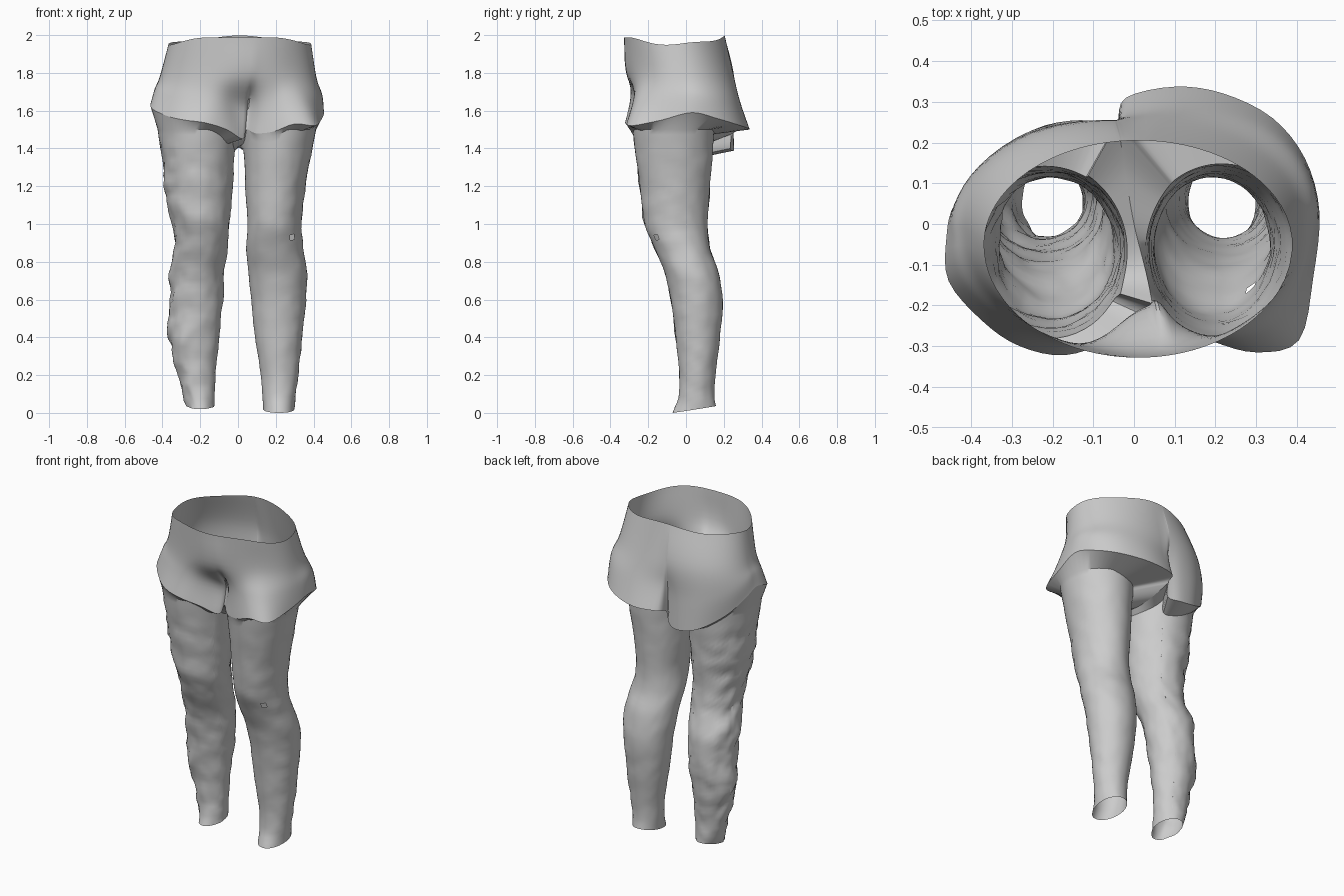
import bpy, bmesh, math
from mathutils import Vector, noise

if "Cube" in bpy.data.objects:
    bpy.data.objects.remove(bpy.data.objects["Cube"])


def catmull(p0, p1, p2, p3, t):
    return 0.5 * (2 * p1 + (p2 - p0) * t + (2 * p0 - 5 * p1 + 4 * p2 - p3) * t * t
                  + (3 * p1 - p0 - 3 * p2 + p3) * t ** 3)


def resample(pts, n, closed):
    """n points per span along a smooth curve."""
    m = len(pts)
    get = (lambda i: pts[i % m]) if closed else (lambda i: pts[max(0, min(m - 1, i))])
    out = []
    for i in range(m if closed else m - 1):
        for k in range(n):
            out.append(catmull(get(i - 1), get(i), get(i + 1), get(i + 2), k / n))
    return out if closed else out + [pts[-1]]


def loft(name, rings, hole=None):
    """Skin closed rings, ordered from bottom to top; optional small hole."""
    bm = bmesh.new()
    rows = [[bm.verts.new(p) for p in r] for r in rings]
    for a, b in zip(rows, rows[1:]):
        for i in range(len(a)):
            j = (i + 1) % len(a)
            bm.faces.new((a[i], a[j], b[j], b[i]))
    if hole:
        gone = [f for f in bm.faces if (f.calc_center_median() - hole).length < 0.015]
        bmesh.ops.delete(bm, geom=gone, context='FACES')
    me = bpy.data.meshes.new(name)
    bm.to_mesh(me)
    bm.free()
    ob = bpy.data.objects.new(name, me)
    bpy.context.collection.objects.link(ob)
    bpy.context.view_layer.objects.active = ob
    bpy.ops.object.select_all(action='DESELECT')
    ob.select_set(True)
    bpy.ops.object.shade_smooth_by_angle(angle=math.radians(35))
    return ob


# Flared hem around the hips, from front centre to the right, back, left
HEM = [
    (.045, -.195, 1.50), (.095, -.245, 1.48), (.19, -.287, 1.49), (.30, -.315, 1.53),
    (.405, -.285, 1.52), (.44, -.13, 1.55), (.455, .03, 1.59), (.42, .16, 1.56),
    (.34, .26, 1.53), (.22, .32, 1.51), (.10, .337, 1.50), (-.02, .31, 1.50),
    (-.04, .25, 1.48), (-.05, .235, 1.40), (-.13, .255, 1.39), (-.25, .23, 1.42),
    (-.37, .14, 1.50), (-.44, .05, 1.59), (-.46, -.03, 1.64), (-.455, -.14, 1.61),
    (-.37, -.24, 1.57), (-.28, -.30, 1.55), (-.17, -.322, 1.535), (-.06, -.285, 1.50),
    (.025, -.225, 1.45)]
N = 4
BACK = 12 * N
hem = resample([Vector(p) for p in HEM], N, True)

# Hips: hem up to the open waist
mid, low, waist = [], [], []
for h in hem:
    a = math.atan2((h.y + .03) / .3, h.x / .42)
    c, s = math.cos(a), math.sin(a)
    waist.append(Vector((.01 + .378 * c, -.05 + (.255 if s > 0 else .278) * s,
                         1.972 - .02 * math.cos(2 * a) + .006 * math.sin(5 * a))))
    # rounded seat: fuller on the back diagonals
    seat = abs(2 * s * c) if s > 0 else 0
    m = Vector((.413 * c, -.03 + .282 * s, 1.78)) + Vector((c, s, 0)) * .018 * seat
    mid.append(m)
    q = h.lerp(m, .5)
    # fuller at the sides, hollow at front and back, with a front cleft
    cleft = .05 * math.exp(-((h.x - .02) / .08) ** 2) if s < 0 else 0
    k = .045 * s * s - .012 * c * c - .05 * seat
    low.append(Vector((q.x * (1 - k), (q.y + .02) * (1 - k) - .02 + cleft, q.z)))
columns = [resample(list(col), 6, False) for col in zip(hem, low, mid, waist)]
loft("hips", list(zip(*columns)))

# Crotch seam from back centre to front centre
seam = resample([hem[BACK], Vector((-.02, .12, 1.43)), Vector((.0, .0, 1.41)),
                 Vector((.03, -.12, 1.43)), hem[0]], 6, False)

# Leg sections: height, inner x, outer x, front y, back y
RIGHT = [(1.55, .01, .42, -.285, .15), (1.35, .032, .385, -.265, .14),
         (1.17, .04, .355, -.24, .125), (1.0, .05, .335, -.22, .115),
         (.88, .045, .345, -.17, .125), (.75, .055, .365, -.115, .17),
         (.6, .07, .36, -.08, .195), (.4, .09, .34, -.055, .18),
         (.2, .12, .32, -.035, .157), (.08, .13, .305, -.04, .15),
         (0, .135, .30, -.07, .165)]
LEFT = [(1.55, .0, .43, -.285, .15), (1.35, .02, .405, -.265, .14),
        (1.17, .03, .385, -.24, .125), (1.0, .045, .35, -.22, .115),
        (.88, .055, .338, -.17, .125), (.75, .07, .36, -.115, .17),
        (.6, .08, .36, -.08, .19), (.4, .10, .365, -.055, .175),
        (.2, .12, .315, -.035, .15), (.08, .125, .29, -.04, .145),
        (.0, .125, .27, -.065, .155)]


def section(table, z):
    z = max(0, min(1.55, z))
    for i in range(len(table) - 1):
        a, b = table[i], table[i + 1]
        if z >= b[0]:
            t = (a[0] - z) / (a[0] - b[0])
            p, q = table[max(0, i - 1)], table[min(len(table) - 1, i + 2)]
            return [catmull(p[k], a[k], b[k], q[k], t) for k in range(1, 5)]


def leg(name, loop, table, side, floor, wrinkle, hole=None):
    cx, cy = side * .21, -.05
    tops = [min(1.50, p.z - .025) for p in loop]
    angles = [math.atan2(p.y - cy, p.x - cx) for p in loop]
    rings = [loop]
    steps = 54
    for k in range(steps + 1):
        t = k / steps
        ring = []
        for a, top in zip(angles, tops):
            c, s = math.cos(a), math.sin(a)
            z = top + (floor + .018 * (1 + s) - top) * t
            xi, xo, yf, yb = section(table, z)
            p = Vector((side * (xi + xo) / 2 + c * (xo - xi) / 2,
                        (yf + yb) / 2 + s * (yb - yf) / 2, z))
            # irregular cloth wrinkles slanting round the leg
            slant = p.z + .35 * p.y
            n = noise.noise(Vector((p.x * 9 + side * 5, p.y * 10, slant * 13)))
            n += .5 * noise.noise(Vector((p.x * 22, p.y * 22, slant * 30)))
            out = wrinkle * (.4 + .6 * max(0, c * side)) * n * min(1, 8 * t)
            ring.append(p + Vector((c, s, 0)) * out)
        rings.append(ring)
    return loft(name, rings[::-1], hole)


# Legs, each closing the underside of the hem and open at the ankle
leg("right_leg", hem[:BACK] + seam[:-1], RIGHT, 1, 0, .006, Vector((.285, -.15, .93)))
leg("left_leg", hem[BACK:] + seam[:0:-1], LEFT, -1, .02, .016)
